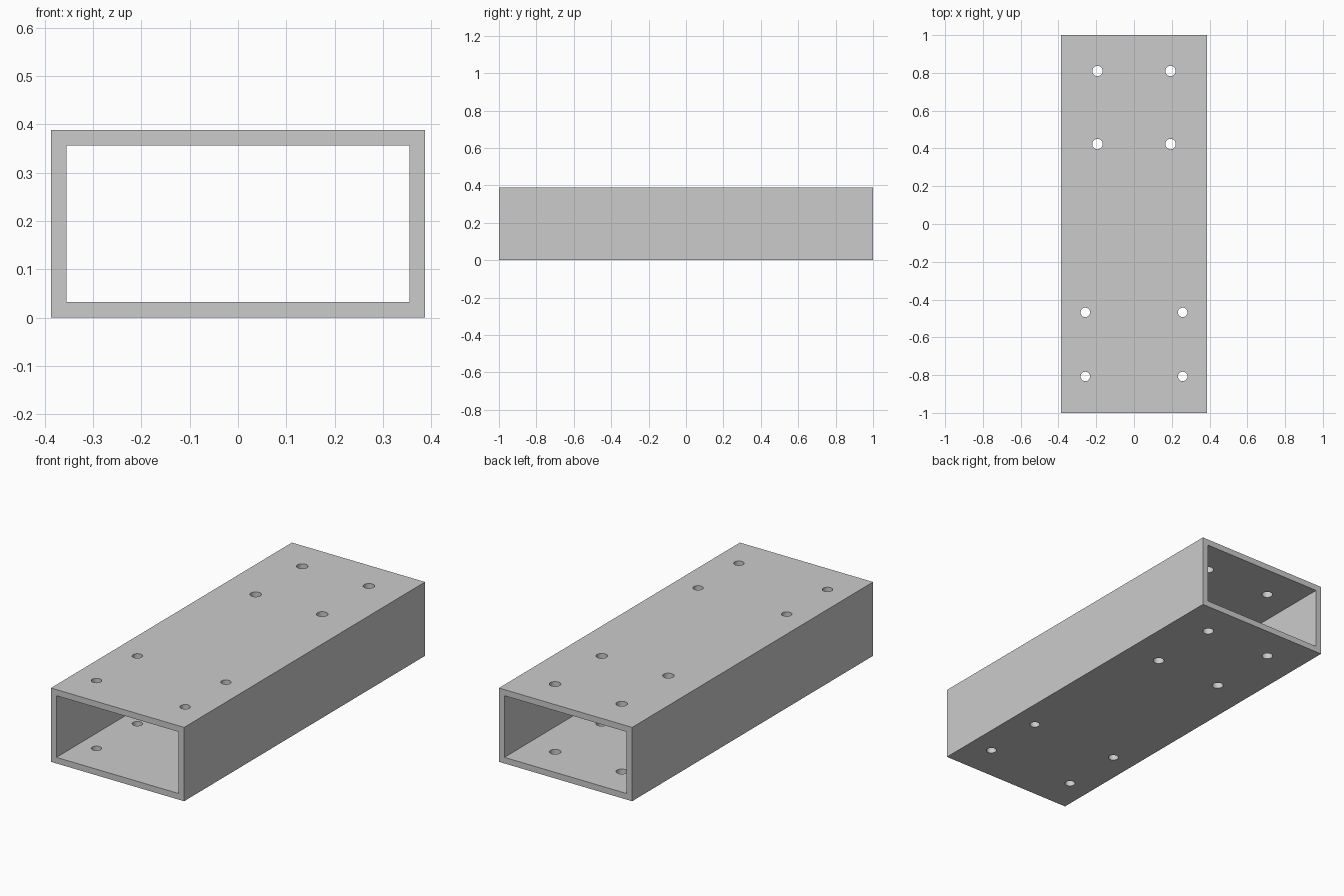
import bpy, bmesh
from mathutils import Matrix

if "Cube" in bpy.data.objects:
    bpy.data.objects.remove(bpy.data.objects["Cube"])

W, H, L, T = 0.774, 0.388, 2.0, 0.032   # width, height, length, wall


def new_object(name, bm):
    bmesh.ops.recalc_face_normals(bm, faces=bm.faces)
    mesh = bpy.data.meshes.new(name)
    bm.to_mesh(mesh)
    bm.free()
    obj = bpy.data.objects.new(name, mesh)
    bpy.context.collection.objects.link(obj)
    return obj


# Rectangular tube: a ring profile extruded along y
bm = bmesh.new()


def loop(inset):
    x = W / 2 - inset
    return [bm.verts.new((px, -L / 2, pz)) for px, pz in
            ((-x, inset), (x, inset), (x, H - inset), (-x, H - inset))]


outer, inner = loop(0), loop(T)
ring = []
for i in range(4):
    j = (i + 1) % 4
    ring.append(bm.faces.new((outer[i], outer[j], inner[j], inner[i])))
ext = bmesh.ops.extrude_face_region(bm, geom=ring, use_keep_orig=True)
bmesh.ops.translate(bm, vec=(0, L, 0),
                    verts=[g for g in ext["geom"] if isinstance(g, bmesh.types.BMVert)])
tube = new_object("rectangular_tube", bm)

# Drill holes through top and bottom walls, mirrored in x
bm = bmesh.new()
for x, y, r in ((0.1935, 0.81, 0.0275), (0.1935, 0.423, 0.0275),
                (0.2575, -0.468, 0.025), (0.2575, -0.807, 0.025)):
    for side in (-1, 1):
        bmesh.ops.create_cone(bm, cap_ends=True, segments=32, radius1=r, radius2=r,
                              depth=H + 0.2,
                              matrix=Matrix.Translation((side * x, y, H / 2)))
drill = new_object("hole_cutter", bm)
drill.hide_render = True

cut = tube.modifiers.new("holes", "BOOLEAN")
cut.operation = "DIFFERENCE"
cut.solver = "EXACT"
cut.object = drill
bpy.context.view_layer.objects.active = tube
tube.select_set(True)
bpy.ops.object.modifier_apply(modifier=cut.name)
bpy.data.objects.remove(drill)

# Round hole walls, crisp edges
bpy.ops.object.shade_smooth_by_angle()
